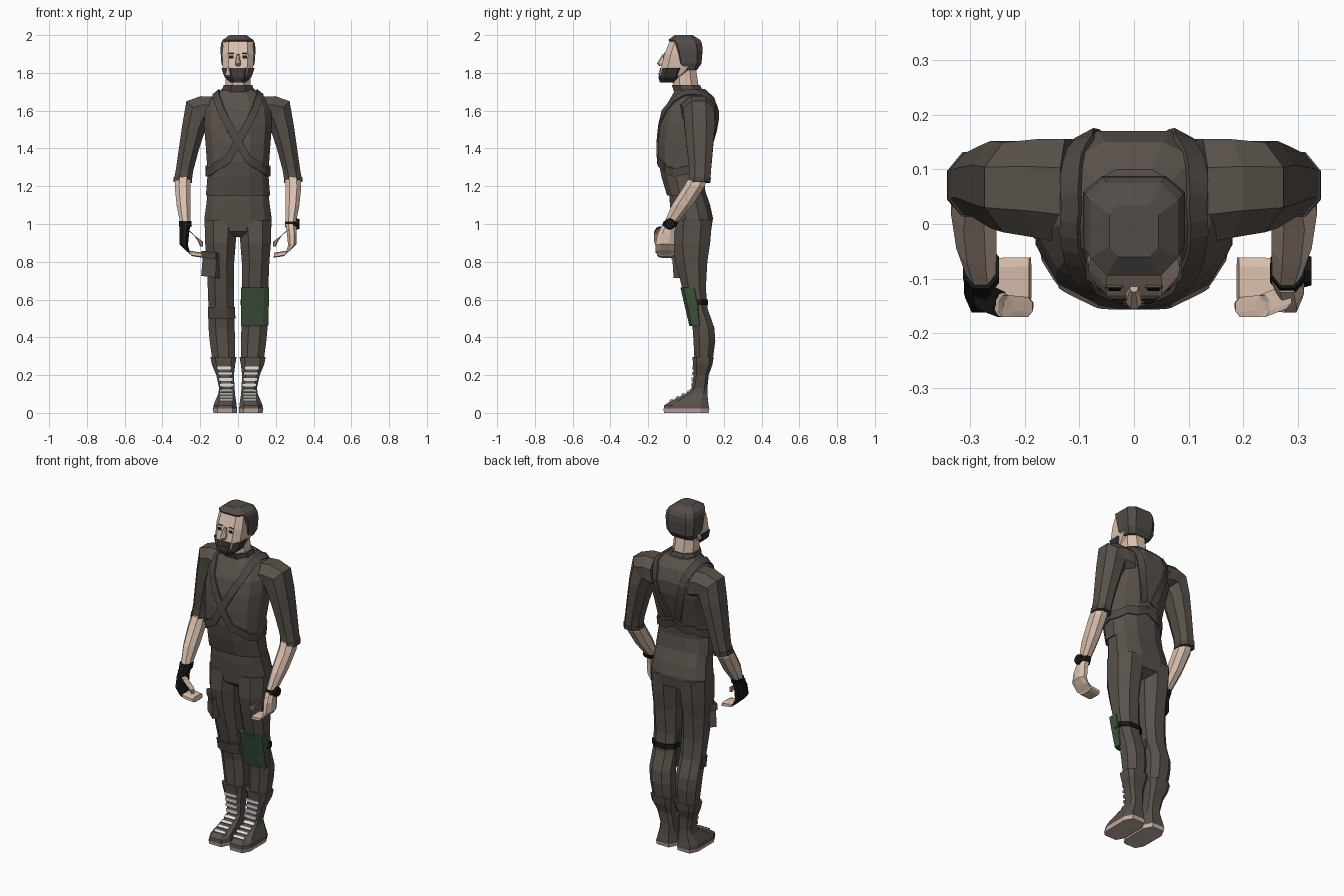
import bpy, bmesh, math
from mathutils import Vector, Matrix
from mathutils.bvhtree import BVHTree


def material(name, rgb):
    m = bpy.data.materials.new(name)
    m.diffuse_color = (*rgb, 1)
    return m


CLOTH = material("brown_cloth", (0.100, 0.083, 0.070))
STRAP = material("dark_strap", (0.078, 0.065, 0.056))
HAIR = material("dark_hair", (0.084, 0.073, 0.066))
BEARD = material("beard", (0.045, 0.038, 0.036))
SKIN = material("skin", (0.70, 0.53, 0.43))
BLACK = material("black", (0.009, 0.009, 0.009))
GREEN = material("green_pad", (0.045, 0.083, 0.043))
WHITE = material("white_lace", (0.78, 0.76, 0.75))
SOLE = material("sole", (0.55, 0.42, 0.37))


def section(q):
    """Full outline from the points of one quarter."""
    r = q[::-1]
    return q + [(-x, y) for x, y in r] + [(-x, -y) for x, y in q] + [(x, -y) for x, y in r]


OCT = section([(1, .45), (.45, 1)])
BOXY = section([(1, .62), (.62, 1)])
TORSO = section([(1, .33), (.8, .74), (.38, 1)])


def finish(bm, name, mat):
    bmesh.ops.recalc_face_normals(bm, faces=bm.faces)
    me = bpy.data.meshes.new(name)
    bm.to_mesh(me)
    bm.free()
    me.materials.append(mat)
    ob = bpy.data.objects.new(name, me)
    bpy.context.collection.objects.link(ob)
    return ob


def b(z, x0, x1, y0, y1):
    """Level ring from its bounds."""
    return ((x0 + x1) / 2, (y0 + y1) / 2, z, 0, (x1 - x0) / 2, (y1 - y0) / 2)


def s(z, x, y0, y1):
    return b(z, -x, x, y0, y1)


def loft(name, rows, mat, sec=OCT, sides=(1,)):
    """Skin rings of (x, y, z, tilt about y, half width, half depth)."""
    for sx in sides:
        bm = bmesh.new()
        rings = []
        for x, y, z, a, w, d in rows:
            c, t = math.cos(math.radians(a)), math.sin(math.radians(a))
            rings.append([bm.verts.new((sx * (x + u * w * c), y + v * d, z + u * w * t)) for u, v in sec])
        n = len(sec)
        for r0, r1 in zip(rings, rings[1:]):
            for i in range(n):
                bm.faces.new((r0[i], r0[(i + 1) % n], r1[(i + 1) % n], r1[i]))
        bm.faces.new(rings[0])
        bm.faces.new(rings[-1])
        ob = finish(bm, name if len(sides) == 1 else f"{name}_{'left' if sx > 0 else 'right'}", mat)
    return ob


def box(name, loc, size, mat, rot=(0, 0, 0)):
    bm = bmesh.new()
    bmesh.ops.create_cube(bm, size=1, matrix=Matrix.Diagonal((*size, 1)))
    ob = finish(bm, name, mat)
    ob.location = loc
    ob.rotation_euler = [math.radians(a) for a in rot]
    return ob


BOTH = (1, -1)

# Torso, hips and collar
torso = loft("shirt", [s(1.15, .17, -.10, .105), s(1.25, .162, -.13, .095), s(1.33, .165, -.145, .105),
                       s(1.43, .172, -.147, .135), s(1.52, .18, -.138, .162), s(1.60, .175, -.12, .17),
                       s(1.67, .14, -.08, .15), s(1.715, .085, -.055, .10)], CLOTH, TORSO)
loft("hips", [s(1.18, .16, -.09, .10), s(1.10, .168, -.085, .128), s(1.03, .178, -.075, .143),
              s(.96, .172, -.065, .132), s(.93, .06, -.03, .08)], CLOTH, TORSO)
loft("collar", [s(1.69, .09, -.06, .095), s(1.735, .076, -.075, .075)], STRAP)

# Legs
loft("trouser_leg", [b(1.02, .0, .177, -.07, .138), b(.90, .012, .174, -.073, .128), b(.80, .02, .166, -.055, .113),
                     b(.66, .02, .16, -.02, .105), b(.55, .02, .156, .01, .115), b(.45, .018, .156, .035, .15),
                     b(.38, .015, .15, .04, .155), b(.27, .016, .135, .045, .14)], CLOTH, OCT, BOTH)
loft("knee_pad", [b(.665, .016, .163, -.03, .06), b(.57, .016, .163, -.008, .075), b(.46, .016, .16, .018, .085)],
     GREEN, BOXY)
loft("knee_strap", [b(.60, .014, .163, .0, .115), b(.57, .014, .163, .0, .118)], BLACK)
loft("other_knee_patch", [b(.56, -.16, -.016, .0, .10), b(.50, -.16, -.014, .012, .11)], STRAP)
box("thigh_pocket", (-.14, -.025, .785), (.095, .04, .13), CLOTH, (0, 6, -38))
box("pocket_flap", (-.143, -.029, .835), (.10, .044, .035), STRAP, (0, 6, -38))

# Boots
loft("boot", [b(.295, .008, .146, .034, .146), b(.255, .015, .138, .038, .14), b(.20, .022, .115, .04, .12),
              b(.13, .018, .10, .03, .113), b(.10, .016, .105, -.005, .114), b(.06, .01, .122, -.085, .117),
              b(.04, .007, .13, -.115, .12), b(.02, .006, .132, -.118, .122)], CLOTH, BOXY, BOTH)
loft("boot_sole", [b(.022, .004, .134, -.12, .124), b(0, .006, .13, -.116, .12)], SOLE, BOXY, BOTH)
for sx in BOTH:
    for i in range(4):
        z = .238 - i * .03
        box("boot_lace", (sx * (.072 - i * .004), .037 - .002 * i, z), (.076, .008, .017), WHITE)
    for i in range(4):
        z = .116 - i * .016
        y = .015 - (.116 - z) * 1.95
        box("boot_lace", (sx * .062, y, z), (.07, .018, .008), WHITE, (27, 0, 0))

# Arms
loft("sleeve", [(.12, .06, 1.59, 80, .085, .095), (.165, .065, 1.595, 68, .088, .09),
                (.213, .067, 1.59, 45, .085, .082), (.235, .072, 1.51, 15, .062, .08),
                (.262, .074, 1.39, 10, .052, .068), (.282, .075, 1.29, 6, .046, .058),
                (.293, .072, 1.225, 4, .047, .056)], CLOTH, OCT, BOTH)
loft("sleeve_hem", [(.291, .073, 1.245, 4, .049, .059), (.293, .071, 1.22, 4, .049, .058)], STRAP, OCT, BOTH)
loft("forearm", [(.29, .068, 1.26, 0, .038, .045), (.293, .045, 1.20, 0, .042, .055),
                 (.288, -.02, 1.10, 0, .037, .055), (.279, -.085, 1.0, 0, .026, .033),
                 (.280, -.09, .98, 0, .024, .033)], SKIN, OCT, BOTH)

# Hands: palm, curled fingers and thumb
palm = [(.279, -.088, 1.0, 0, .028, .036), (.285, -.105, .95, 0, .026, .045), (.287, -.112, .89, 8, .022, .05),
        (.265, -.11, .85, 40, .02, .05)]
fingers = [(.28, -.11, .875, 30, .018, .047), (.255, -.108, .845, 55, .018, .046), (.19, -.104, .835, 80, .014, .043)]
thumb = [(.272, -.135, .97, 30, .018, .02), (.235, -.15, .945, 45, .018, .02), (.20, -.152, .91, 15, .015, .018),
         (.192, -.148, .88, 0, .008, .01)]
loft("bare_palm", palm, SKIN)
loft("gloved_palm", palm, BLACK, OCT, (-1,))
loft("glove_cuff", [(.28, -.078, 1.015, 0, .033, .04), (.279, -.09, .985, 0, .032, .04)], BLACK, OCT, (-1,))
loft("fingers", fingers, SKIN, BOXY, BOTH)
loft("thumb", thumb, SKIN, OCT, BOTH)
loft("glove_thumb", [(.275, -.133, .975, 30, .022, .024), (.243, -.147, .95, 45, .021, .023)], BLACK, OCT, (-1,))

# Watch
loft("watch_band", [(.281, -.078, 1.012, 0, .031, .039), (.28, -.09, .985, 0, .031, .038)], BLACK)
bm = bmesh.new()
bmesh.ops.create_cone(bm, cap_ends=True, segments=8, radius1=.03, radius2=.026, depth=.014)
watch = finish(bm, "watch_face", BLACK)
watch.location = (.318, -.086, 1.0)
watch.rotation_euler = (0, math.radians(90), 0)

# Neck and head
loft("neck", [s(1.68, .075, -.06, .08), s(1.74, .066, -.07, .065), s(1.84, .062, -.075, .05)], SKIN)
loft("face", [s(1.765, .045, -.135, -.03), s(1.79, .07, -.137, .0), s(1.835, .081, -.13, .05),
              s(1.90, .084, -.114, .065), s(1.965, .078, -.088, .06)], SKIN, BOXY)
loft("beard", [s(1.75, .042, -.138, -.045), s(1.775, .07, -.146, -.02), s(1.825, .088, -.137, .0)], BEARD, OCT)
loft("hair", [s(1.815, .072, -.02, .058), s(1.85, .088, -.05, .082), s(1.92, .093, -.066, .088),
              s(1.955, .09, -.078, .085), s(1.975, .08, -.094, .075), s(2.0, .045, -.06, .035)], HAIR, BOXY)
loft("nose", [(0, -.116, 1.90, 0, .007, .008), (0, -.134, 1.85, 0, .015, .021), (0, -.13, 1.837, 0, .011, .013)], SKIN)
box("mouth", (0, -.141, 1.795), (.04, .008, .008), STRAP)
for sx in BOTH:
    box("eye", (sx * .036, -.117, 1.883), (.022, .008, .015), BLACK, (-13, 0, 0))
    box("eyebrow", (sx * .036, -.113, 1.904), (.03, .008, .006), HAIR, (-13, 0, 0))

# Harness: ribbons cast outward onto the torso
probe = bmesh.new()
probe.from_mesh(torso.data)
tree = BVHTree.FromBMesh(probe)
probe.free()
CORE = Vector((0, .02, 1.46))


def strap(name, points, half, steps=6, closed=False):
    pts = [Vector(p) for p in points]
    path = [a.lerp(c, i / steps) for a, c in zip(pts, pts[1:]) for i in range(steps)] + [pts[-1]]
    bm = bmesh.new()
    rows = []

    def cast(p):
        d = (p - CORE).normalized()
        hit = tree.ray_cast(CORE, d)[0]
        return hit + d * .004

    path = [cast(p) for p in path]
    for i, p in enumerate(path):
        t = path[min(i + 1, len(path) - 1)] - path[max(i - 1, 0)]
        side = t.cross(p - CORE).normalized() * half
        rows.append([bm.verts.new(cast(p + side)), bm.verts.new(cast(p - side))])
    for r0, r1 in zip(rows, rows[1:]):
        bm.faces.new((r0[0], r0[1], r1[1], r1[0]))
    ob = finish(bm, name, STRAP)
    mod = ob.modifiers.new("thickness", 'SOLIDIFY')
    mod.thickness = .012
    mod.offset = 0


for sx in BOTH:
    strap("shoulder_strap", [(-sx * .13, -.11, 1.30), (-sx * .055, -.15, 1.34), (sx * .02, -.15, 1.47),
                             (sx * .10, -.12, 1.62), (sx * .115, .03, 1.70), (sx * .09, .15, 1.62),
                             (sx * .03, .13, 1.36)], .02)
    strap("side_strap", [(sx * .12, -.11, 1.30), (sx * .165, 0, 1.29), (sx * .12, .09, 1.30),
                         (0, .11, 1.34)], .016)
